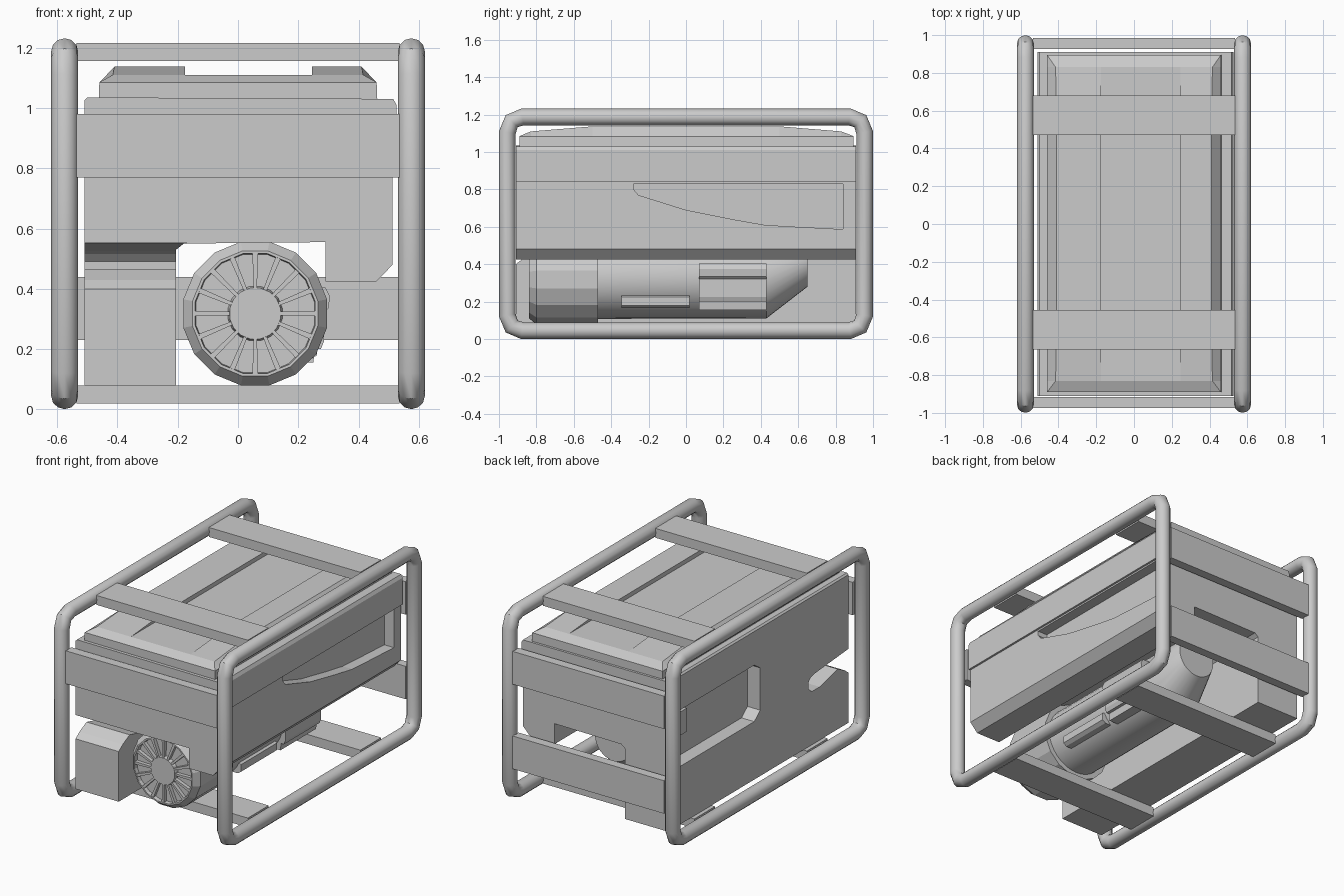
import bpy, bmesh, math
from mathutils import Vector

if "Cube" in bpy.data.objects:
    bpy.data.objects.remove(bpy.data.objects["Cube"])


def loft(name, rings, smooth=False):
    """Skin a list of equal-length point rings and cap both ends."""
    bm = bmesh.new()
    vs = [[bm.verts.new(p) for p in r] for r in rings]
    n = len(rings[0])
    for a, b in zip(vs, vs[1:]):
        for i in range(n):
            j = (i + 1) % n
            bm.faces.new((a[i], a[j], b[j], b[i]))
    bm.faces.new(vs[0][::-1])
    bm.faces.new(vs[-1])
    bmesh.ops.remove_doubles(bm, verts=bm.verts[:], dist=1e-5)
    bmesh.ops.recalc_face_normals(bm, faces=bm.faces[:])
    me = bpy.data.meshes.new(name)
    bm.to_mesh(me)
    bm.free()
    ob = bpy.data.objects.new(name, me)
    bpy.context.collection.objects.link(ob)
    if smooth:
        activate(ob)
        bpy.ops.object.shade_smooth_by_angle(angle=math.radians(30))
    return ob


def activate(ob):
    bpy.ops.object.select_all(action='DESELECT')
    ob.select_set(True)
    bpy.context.view_layer.objects.active = ob


def along_y(name, pts, y0, y1):
    return loft(name, [[(x, y, z) for x, z in pts] for y in (y0, y1)])


def along_x(name, pts, x0, x1):
    return loft(name, [[(x, y, z) for y, z in pts] for x in (x0, x1)])


def box(name, x0, x1, y0, y1, z0, z1):
    return along_y(name, [(x0, z0), (x1, z0), (x1, z1), (x0, z1)], y0, y1)


def cut(ob, cutter):
    m = ob.modifiers.new("cut", 'BOOLEAN')
    m.operation, m.solver, m.object = 'DIFFERENCE', 'EXACT', cutter
    activate(ob)
    bpy.ops.object.modifier_apply(modifier=m.name)
    bpy.data.objects.remove(cutter, do_unlink=True)


def lathe(name, stations, cx, sides, turn=0.0, smooth=False):
    """Rings around the y axis; each station is (y, radius, centre z)."""
    rings = []
    for y, r, cz in stations:
        angs = [turn + math.tau * i / sides for i in range(sides)]
        rings.append([(cx + r * math.cos(a), y, cz + r * math.sin(a)) for a in angs])
    return loft(name, rings, smooth)


# Tubular side hoops
corner = [(0.955, 1.105), (0.932, 1.165), (0.875, 1.187)]
upper = corner + [(-y, z) for y, z in corner[::-1]]
path = upper + [(y, 1.232 - z) for y, z in upper[::-1]]
for side, x in (("left", -0.575), ("right", 0.575)):
    cu = bpy.data.curves.new(side + "_hoop", 'CURVE')
    cu.dimensions = '3D'
    cu.bevel_depth = 0.045
    cu.bevel_resolution = 4
    sp = cu.splines.new('POLY')
    sp.points.add(len(path) - 1)
    sp.use_cyclic_u = True
    for p, (y, z) in zip(sp.points, path):
        p.co = (x, y, z, 1)
    hoop = bpy.data.objects.new(side + "_hoop", cu)
    bpy.context.collection.objects.link(hoop)
    activate(hoop)
    bpy.ops.object.convert(target='MESH')
    bpy.ops.object.shade_smooth_by_angle(angle=math.radians(40))

# Flat cross bars
for level, z in (("top", 1.155), ("bottom", 0.02)):
    for end, y in (("front", -0.665), ("back", 0.47)):
        box(f"{level}_{end}_bar", -0.535, 0.535, y, y + 0.21, z, z + 0.06)
for name, y, z in (("front_upper_bar", -0.975, 0.77), ("back_upper_bar", 0.927, 0.77),
                   ("back_lower_bar", 0.927, 0.23)):
    box(name, -0.535, 0.535, y, y + 0.058, z, z + 0.21)

# Housing: one cross-section with the motor tunnel, run front to back
housing = along_y("housing", [
    (-0.51, 0.08), (-0.205, 0.08), (-0.205, 0.53), (-0.18, 0.55), (0.29, 0.555),
    (0.29, 0.425), (0.46, 0.425), (0.513, 0.48), (0.513, 0.84), (0.526, 0.84),
    (0.526, 1.01), (0.515, 1.03), (-0.50, 1.035), (-0.51, 1.025)], -0.91, 0.91)
# Notch at the front of the left side
cut(housing, along_x("notch_cutter", [
    (-0.95, 0.555), (-0.58, 0.525), (-0.53, 0.515), (-0.505, 0.49), (-0.505, 0.45),
    (-0.54, 0.42), (-0.62, 0.42), (-0.80, 0.465), (-0.87, 0.43), (-0.95, 0.37)],
    -0.6, -0.17))
# Control recess on the left side
cut(housing, along_x("recess_cutter", [
    (-0.02, 0.50), (0.04, 0.45), (0.78, 0.45), (0.82, 0.49),
    (0.82, 0.77), (0.78, 0.81), (0.04, 0.81), (-0.02, 0.77)], -0.6, -0.42))
box("control_block", -0.49, -0.41, 0.69, 0.80, 0.63, 0.78)
# Swept recess on the right side
cut(housing, along_x("swoosh_cutter", [
    (-0.28, 0.83), (-0.28, 0.80), (-0.255, 0.77), (0.0, 0.69), (0.25, 0.64),
    (0.42, 0.61), (0.55, 0.602), (0.84, 0.587), (0.84, 0.83)], 0.445, 0.6))

# Domed fuel tank with a sunken centre panel
rings = []
for y, top, inset in ((-0.89, 1.085, 0.0), (-0.83, 1.11, 0.045), (-0.5, 1.137, 0.05),
                      (0.5, 1.137, 0.05), (0.83, 1.11, 0.045), (0.895, 1.085, 0.0)):
    low, w = min(top, 1.11), 0.46 - inset
    sect = [(-0.462, 1.03), (-0.46, 1.084), (-w, top), (-0.175, top), (-0.175, low),
            (0.245, low), (0.245, top), (w, top), (0.46, 1.084), (0.462, 1.03)]
    rings.append([(x, y, z) for x, z in sect])
loft("fuel_tank", rings)

# Motor: smooth body with a tapered rear
CX, CZ = 0.057, 0.318
lathe("motor_body", [(-0.48, 0.21, CZ), (0.43, 0.208, CZ), (0.65, 0.13, 0.41)],
      CX, 32, smooth=True)

# Faceted fan drum with a recessed ring, hub and radial ribs
lathe("fan_drum", [(-0.47, 0.243, CZ), (-0.80, 0.243, CZ), (-0.84, 0.212, CZ),
                   (-0.84, 0.203, CZ), (-0.815, 0.2, CZ), (-0.815, 0.092, CZ),
                   (-0.84, 0.086, CZ)], CX, 16, math.pi / 16)
for i in range(16):
    a = math.tau * i / 16
    out = Vector((math.cos(a), 0, math.sin(a)))
    across = Vector((-out.z, 0, out.x))
    mid = Vector((CX, 0, CZ))
    ribs = []
    for r, w in ((0.082, 0.006), (0.202, 0.009)):
        ribs.append([mid + out * r + across * (s * w) + Vector((0, y, 0))
                     for s, y in ((-1, -0.838), (1, -0.838), (1, -0.81), (-1, -0.81))])
    loft(f"fan_rib_{i + 1}", ribs)

# Parts on the right of the motor
along_y("motor_terminal_box", [
    (0.15, 0.155), (0.25, 0.155), (0.255, 0.20), (0.275, 0.20), (0.285, 0.225),
    (0.285, 0.32), (0.30, 0.335), (0.305, 0.375), (0.29, 0.405), (0.15, 0.405)], 0.07, 0.43)
along_y("motor_side_rail", [
    (0.15, 0.165), (0.24, 0.165), (0.262, 0.18), (0.262, 0.225),
    (0.235, 0.24), (0.15, 0.24)], -0.345, 0.02)
